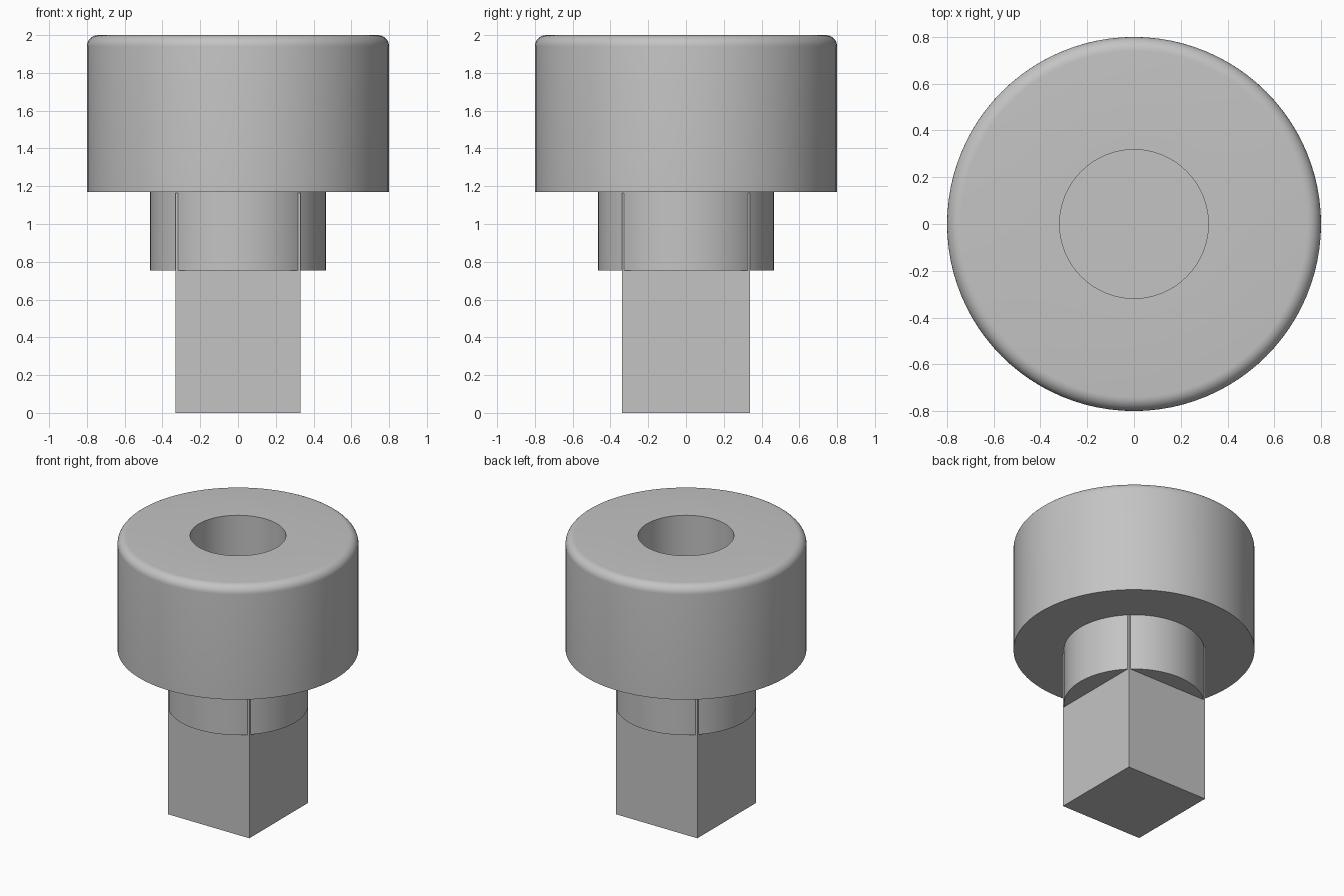
import bpy, bmesh, math
from mathutils import Vector

if "Cube" in bpy.data.objects:
    bpy.data.objects.remove(bpy.data.objects["Cube"])

steel = bpy.data.materials.new("plain_grey")
steel.use_nodes = True
GREY = (0.55, 0.55, 0.55, 1)
steel.diffuse_color = GREY
steel.node_tree.nodes["Principled BSDF"].inputs["Base Color"].default_value = GREY


def finish(bm, name, smooth=True):
    bmesh.ops.recalc_face_normals(bm, faces=bm.faces)
    mesh = bpy.data.meshes.new(name)
    bm.to_mesh(mesh)
    bm.free()
    mesh.materials.append(steel)
    obj = bpy.data.objects.new(name, mesh)
    bpy.context.collection.objects.link(obj)
    if smooth:
        bpy.ops.object.select_all(action="DESELECT")
        obj.select_set(True)
        bpy.context.view_layer.objects.active = obj
        bpy.ops.object.shade_smooth_by_angle(angle=math.radians(30))
    return obj


def lathe(name, profile, steps=96):
    bm = bmesh.new()
    verts = [bm.verts.new((r, 0, z)) for r, z in profile]
    edges = [bm.edges.new(pair) for pair in zip(verts, verts[1:])]
    bmesh.ops.spin(bm, geom=verts + edges, cent=(0, 0, 0), axis=(0, 0, 1),
                   angle=math.tau, steps=steps, use_merge=True)
    bmesh.ops.remove_doubles(bm, verts=bm.verts, dist=1e-5)
    return finish(bm, name)


# Head: round cap with a rolled top rim and a blind socket
HEAD_R, HEAD_Z, TOP, SOCKET_R, FILLET = 0.8, 1.17, 2.0, 0.318, 0.06
rim = []
for i in range(9):
    a = math.pi / 2 * (1 - i / 8)
    rim.append((HEAD_R - FILLET + FILLET * math.cos(a),
                TOP - FILLET + FILLET * math.sin(a)))
lathe("head", [(0, HEAD_Z), (SOCKET_R, HEAD_Z), (SOCKET_R, TOP)] + rim
      + [(HEAD_R, HEAD_Z), (0.4, HEAD_Z)])

# Collar: short cylinder under the head
COLLAR_R, COLLAR_Z = 0.465, 0.755
lathe("collar", [(0, COLLAR_Z), (COLLAR_R, COLLAR_Z), (COLLAR_R, HEAD_Z)])

# Shank: square bar whose corners just break through the collar
bm = bmesh.new()
bmesh.ops.create_cube(bm, size=1)
height = HEAD_Z - 0.005
bmesh.ops.scale(bm, vec=Vector((0.66, 0.68, height)), verts=bm.verts)
bmesh.ops.translate(bm, vec=Vector((0, 0, height / 2)), verts=bm.verts)
finish(bm, "square_shank", smooth=False)
